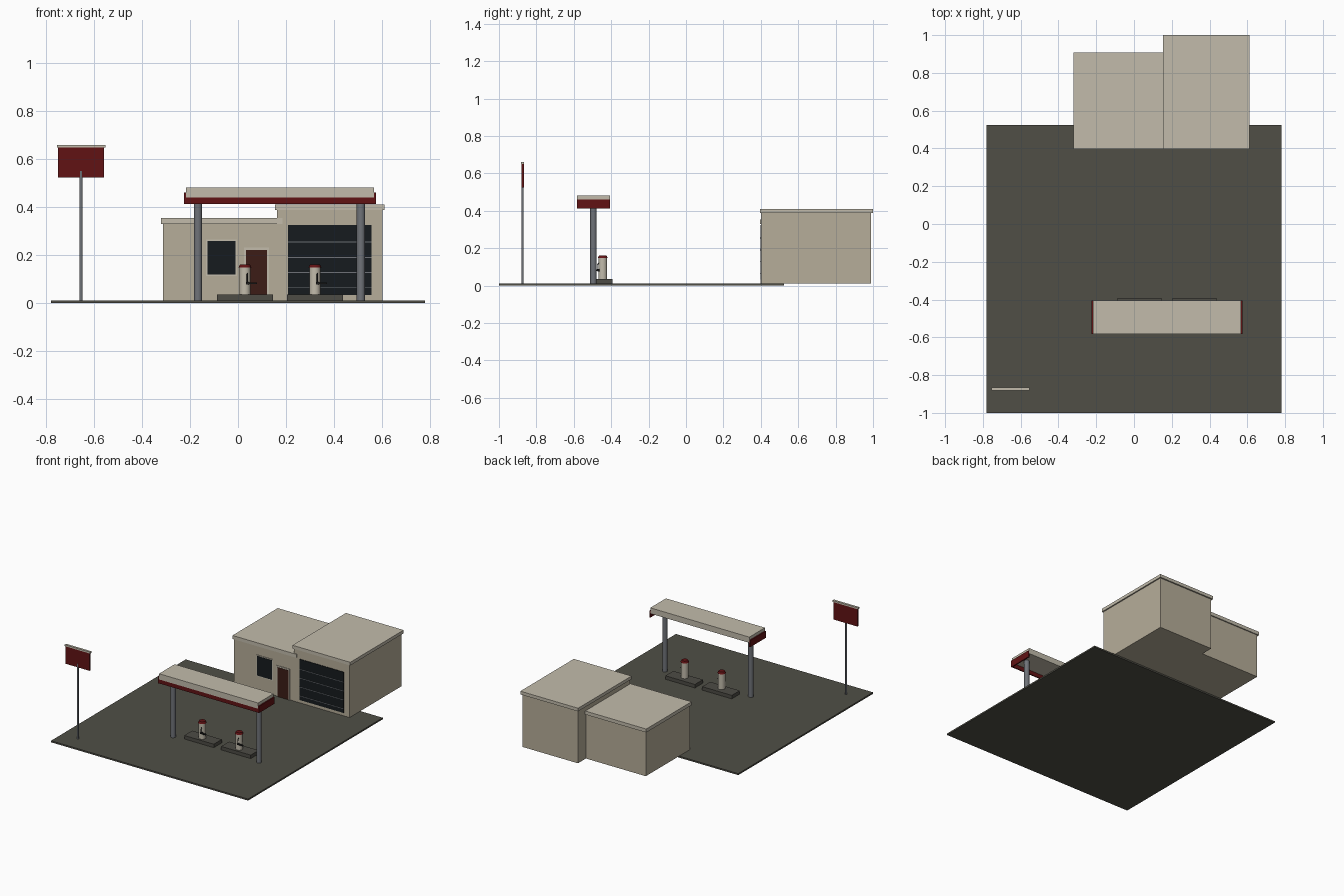
import bpy, bmesh, math
from mathutils import Vector

if "Cube" in bpy.data.objects:
    bpy.data.objects.remove(bpy.data.objects["Cube"])


def mat(name, r, g, b):
    m = bpy.data.materials.new(name)
    m.diffuse_color = (r, g, b, 1)
    m.use_nodes = True
    m.node_tree.nodes["Principled BSDF"].inputs["Base Color"].default_value = m.diffuse_color
    return m


WALL = mat("wall_tan", 0.47, 0.42, 0.32)
ROOF = mat("roof_cream", 0.54, 0.50, 0.41)
RED = mat("sign_red", 0.12, 0.006, 0.007)
ASPHALT = mat("asphalt", 0.08, 0.078, 0.062)
CURB = mat("curb", 0.075, 0.072, 0.06)
STEEL = mat("steel", 0.16, 0.17, 0.19)
GLASS = mat("dark_glass", 0.008, 0.011, 0.013)
WOOD = mat("door_brown", 0.045, 0.012, 0.008)
BLACK = mat("rubber", 0.015, 0.015, 0.015)


def finish(name, bm, material):
    me = bpy.data.meshes.new(name)
    bm.to_mesh(me)
    bm.free()
    me.materials.append(material)
    ob = bpy.data.objects.new(name, me)
    bpy.context.collection.objects.link(ob)
    return ob


def box(name, x, y, z, material):
    """Box from (min, max) ranges on each axis."""
    bm = bmesh.new()
    bmesh.ops.create_cube(bm, size=1)
    for v in bm.verts:
        v.co = Vector([(a + b) / 2 + c * (b - a) for c, (a, b) in zip(v.co, (x, y, z))])
    return finish(name, bm, material)


def cyl(name, x, y, z, r, material, sides=16, top=None):
    """Upright cylinder, optionally tapered, smooth around its side."""
    bm = bmesh.new()
    bmesh.ops.create_cone(bm, cap_ends=True, segments=sides, radius1=r,
                          radius2=r if top is None else top, depth=z[1] - z[0])
    bmesh.ops.translate(bm, verts=bm.verts, vec=(x, y, (z[0] + z[1]) / 2))
    for f in bm.faces:
        f.smooth = abs(f.normal.z) < 0.9
    for e in bm.edges:
        e.smooth = e.calc_face_angle(0) < math.radians(40)
    return finish(name, bm, material)


def tube(name, pts, r, material):
    """Round hose along a polyline."""
    cu = bpy.data.curves.new(name, 'CURVE')
    cu.dimensions = '3D'
    cu.bevel_depth = r
    cu.bevel_resolution = 1
    cu.use_fill_caps = True
    sp = cu.splines.new('POLY')
    sp.points.add(len(pts) - 1)
    for p, c in zip(sp.points, pts):
        p.co = (*c, 1)
    cu.materials.append(material)
    ob = bpy.data.objects.new(name, cu)
    bpy.context.collection.objects.link(ob)


G = 0.011  # top of the forecourt

box("forecourt", (-0.78, 0.78), (-1.0, 0.523), (0, G), ASPHALT)

# Shop and garage with overhanging flat roofs
box("shop_walls", (-0.312, 0.177), (0.403, 0.90), (G, 0.330), WALL)
box("shop_roof", (-0.321, 0.185), (0.396, 0.908), (0.329, 0.354), ROOF)
box("garage_walls", (0.162, 0.602), (0.402, 0.99), (G, 0.389), WALL)
box("garage_roof", (0.154, 0.611), (0.396, 1.0), (0.388, 0.411), ROOF)

# Window, door and garage shutter
box("window_frame", (-0.133, -0.004), (0.399, 0.41), (0.113, 0.264), ROOF)
box("window_glass", (-0.127, -0.010), (0.397, 0.408), (0.119, 0.258), GLASS)
box("door_frame", (0.024, 0.129), (0.399, 0.41), (G, 0.231), ROOF)
box("shop_door", (0.033, 0.120), (0.397, 0.408), (G, 0.221), WOOD)
box("garage_door", (0.208, 0.558), (0.398, 0.41), (0.033, 0.325), GLASS)
for i in range(4):
    z = 0.0635 * (i + 1)
    box(f"garage_door_slat_{i + 1}", (0.208, 0.558), (0.396, 0.40),
        (z - 0.002, z + 0.002), STEEL)

# Canopy slab with a red fascia on the front and both ends
box("canopy_roof", (-0.217, 0.567), (-0.583, -0.406), (0.441, 0.482), ROOF)
box("canopy_fascia_front", (-0.217, 0.567), (-0.582, -0.574), (0.412, 0.460), RED)
for side, x in (("left", (-0.225, -0.216)), ("right", (0.566, 0.575))):
    box(f"canopy_fascia_{side}", x, (-0.583, -0.406), (0.412, 0.460), RED)
for side, x in (("left", -0.167), ("right", 0.513)):
    cyl(f"canopy_post_{side}", x, -0.495, (G, 0.445), 0.0175, STEEL)

# Two fuel pumps on raised islands
for n, x in ((1, 0.029), (2, 0.321)):
    box(f"pump_island_{n}", (x - 0.117, x + 0.117), (-0.482, -0.392), (G, 0.036), CURB)
    cyl(f"pump_body_{n}", x, -0.445, (0.035, 0.148), 0.0235, ROOF)
    cyl(f"pump_cap_{n}", x, -0.445, (0.147, 0.160), 0.0275, RED, top=0.021)
    tube(f"pump_hose_{n}", [(x + 0.010, -0.464, 0.125), (x + 0.010, -0.474, 0.110),
                            (x + 0.010, -0.474, 0.082)], 0.0025, BLACK)
    box(f"pump_nozzle_{n}", (x + 0.005, x + 0.050), (-0.478, -0.468), (0.079, 0.086), BLACK)
    box(f"pump_nozzle_holder_{n}", (x + 0.004, x + 0.016), (-0.472, -0.450),
        (0.076, 0.088), BLACK)

# Roadside sign
cyl("sign_pole", -0.655, -0.874, (G, 0.55), 0.0065, STEEL, sides=12)
box("sign_panel", (-0.751, -0.559), (-0.879, -0.867), (0.524, 0.651), RED)
box("sign_cap", (-0.755, -0.553), (-0.881, -0.865), (0.649, 0.660), ROOF)
